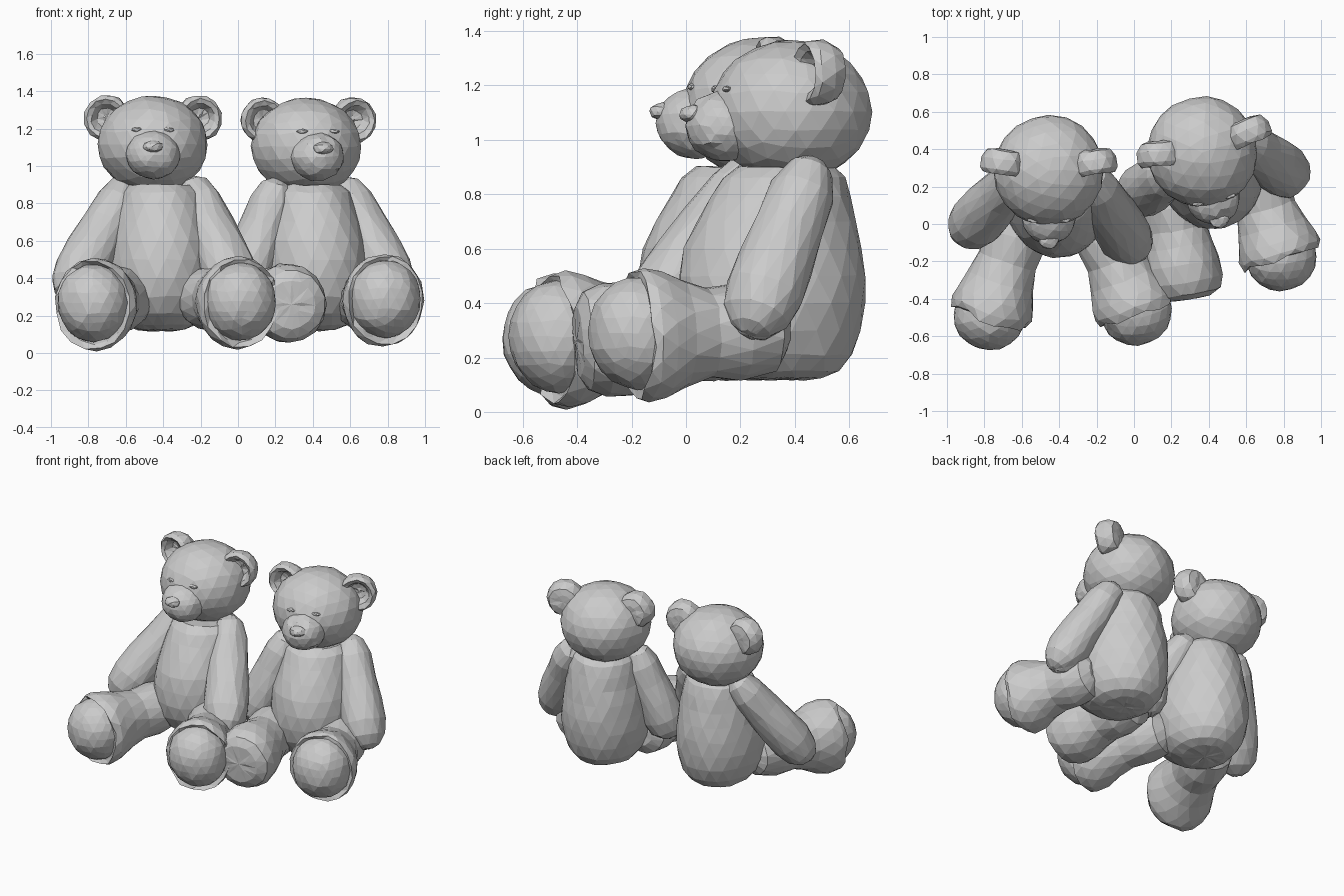
import bpy, bmesh, random
from math import cos, sin, pi, radians
from mathutils import Vector, Matrix

if "Cube" in bpy.data.objects:
    bpy.data.objects.remove(bpy.data.objects["Cube"])

random.seed(4)
Z = Vector((0, 0, 1))


def finish(bm, name):
    bmesh.ops.recalc_face_normals(bm, faces=bm.faces)
    me = bpy.data.meshes.new(name)
    bm.to_mesh(me)
    bm.free()
    ob = bpy.data.objects.new(name, me)
    bpy.context.collection.objects.link(ob)
    return ob


def wobble(bm, amount):
    for v in bm.verts:
        v.co += Vector([random.uniform(-amount, amount) for _ in range(3)])


def ball(name, centre, radii, yaw=0, detail=3, rough=0.004):
    """Faceted ellipsoid turned about z."""
    bm = bmesh.new()
    m = (Matrix.Translation(centre) @ Matrix.Rotation(yaw, 4, 'Z')
         @ Matrix.Diagonal((*radii, 1)))
    bmesh.ops.create_icosphere(bm, subdivisions=detail, radius=1, matrix=m)
    wobble(bm, rough)
    return finish(bm, name)


def loft(name, rings, rough=0.004, n=16):
    """Skin over elliptical rings: (centre, axis_a, axis_b, jag_vector)."""
    bm = bmesh.new()
    loops = []
    for k, (c, a, b, jag) in enumerate(rings):
        loop = []
        for i in range(n):
            t = 2 * pi * (i + 0.5 * (k % 2)) / n
            loop.append(bm.verts.new(c + a * cos(t) + b * sin(t)
                                     + jag * random.uniform(-1, 1)))
        loops.append(loop)
    for k in range(len(loops) - 1):
        p, q = loops[k], loops[k + 1]
        for i in range(n):
            j = (i + 1) % n
            if k % 2 == 0:
                tris = ((p[i], p[j], q[i]), (p[j], q[j], q[i]))
            else:
                tris = ((p[i], p[j], q[j]), (p[i], q[j], q[i]))
            for f in tris:
                bm.faces.new(f)
    for loop, ring in ((loops[0], rings[0]), (loops[-1], rings[-1])):
        tip = bm.verts.new(ring[0])
        for i in range(n):
            bm.faces.new((loop[i], loop[(i + 1) % n], tip))
    wobble(bm, rough)
    return finish(bm, name)


def limb(name, start, end, profile):
    """Loft along a straight axis; profile rows: (t, side radius, up radius, jag)."""
    start, end = Vector(start), Vector(end)
    d = end - start
    side = d.cross(Z).normalized()
    up = side.cross(d).normalized()
    return loft(name, [(start + d * t, side * ra, up * rb, d.normalized() * jag)
                       for t, ra, rb, jag in profile])


ARM = [(0, .04, .04, 0), (.05, .085, .085, 0), (.18, .118, .115, 0), (.38, .13, .125, 0),
       (.58, .142, .135, 0), (.76, .145, .14, 0), (.89, .125, .12, 0), (.97, .075, .075, 0),
       (1.0, .03, .03, 0)]
# padded foot: leg, flared foot, ragged seam and recessed sole
LEG = [(0, .08, .08, 0), (.08, .15, .15, 0), (.3, .17, .175, 0), (.52, .162, .167, 0),
       (.7, .185, .2, 0), (.85, .215, .237, 0), (.95, .225, .25, .01),
       (1.02, .212, .238, .022), (1.0, .185, .21, .01), (.98, .1, .1, 0)]
# plain foot with a blunt flat end
BLUNT = LEG[:4] + [(.68, .18, .185, 0), (.85, .2, .21, 0), (1.02, .205, .21, 0),
                   (1.14, .185, .18, 0), (1.19, .13, .13, 0), (1.2, .05, .05, 0)]
# torso rows: height, y shift, half width, half depth
TORSO = [(.118, .05, .06, .07), (.125, .04, .13, .15), (.15, .03, .19, .22),
         (.21, .015, .24, .285), (.3, .005, .275, .328), (.4, 0, .29, .345),
         (.5, 0, .288, .345), (.6, .005, .275, .328), (.7, .02, .255, .295),
         (.79, .035, .232, .258), (.86, .045, .21, .225), (.9, .055, .17, .18)]
# ear bowl: depth along y, radius; open side faces front
EAR = [(.075, .05), (.065, .095), (.02, .122), (-.035, .122), (-.06, .105), (-.045, .08),
       (.0, .055), (.01, .02)]


def bear(label, torso, head, head_yaw, body_yaw, ear_shift, arms, legs):
    head = Vector(head)
    turn = Matrix.Rotation(head_yaw, 3, 'Z')
    turn_body = Matrix.Rotation(body_yaw, 3, 'Z')
    at = lambda x, y, z: head + turn @ Vector((x, y, z))

    # torso
    loft(label + "_torso",
         [(Vector((torso[0], torso[1], z)) + turn_body @ Vector((0, y, 0)),
           turn_body @ Vector((a, 0, 0)), turn_body @ Vector((0, b, 0)), Vector())
          for z, y, a, b in TORSO], n=20)

    # head, snout and nose
    ball(label + "_head", head, (.295, .297, .262), head_yaw)
    ball(label + "_snout", at(0, -.25, -.055), (.143, .145, .13), head_yaw)
    ball(label + "_nose", at(0, -.37, -.012), (.055, .05, .034), head_yaw, 2, .003)

    # ears and small closed eyes
    for s, word in ((-1, "left"), (1, "right")):
        tilt = turn @ Matrix.Rotation(s * radians(9), 3, 'Z')
        c = at(s * .245 + ear_shift, .04, .14)
        loft(f"{label}_{word}_ear",
             [(c + tilt @ Vector((0, y, 0)), tilt @ Vector((r, 0, 0)), Z * r, Vector())
              for y, r in EAR], n=12)
        ball(f"{label}_{word}_eye", at(s * .085, -.262, .08), (.032, .018, .012),
             head_yaw, 2, .003)

    # arms
    for word, (a, b) in zip(("left", "right"), arms):
        limb(f"{label}_{word}_arm", a, b, ARM)

    # legs, with domed sole pads on the padded feet
    for word, (a, b, padded) in zip(("left", "right"), legs):
        limb(f"{label}_{word}_leg", a, b, LEG if padded else BLUNT)
        if padded:
            d = Vector(b) - Vector(a)
            yaw = Vector((0, -1)).angle_signed(d.xy) * -1
            ball(f"{label}_{word}_sole_pad", Vector(b) + Vector((0, 0, .01)),
                 (.193, .185, .208), yaw)


bear("near_bear", (-.41, .165), (-.455, .285, 1.115), 0, radians(4), 0,
     [((-.58, .3, .92), (-.925, -.07, .29)),
      ((-.25, .27, .92), (.015, -.17, .29))],
     [((-.57, .12, .3), (-.775, -.49, .258), True),
      ((-.22, .1, .3), (.012, -.465, .267), True)])

bear("far_bear", (.4, .315), (.365, .385, 1.105), radians(14), radians(14), .02,
     [((.22, .28, .92), (.0, .15, .29)),
      ((.555, .47, .92), (.87, .23, .285))],
     [((.18, .26, .3), (.27, -.29, .265), False),
      ((.62, .36, .3), (.787, -.175, .28), True)])
